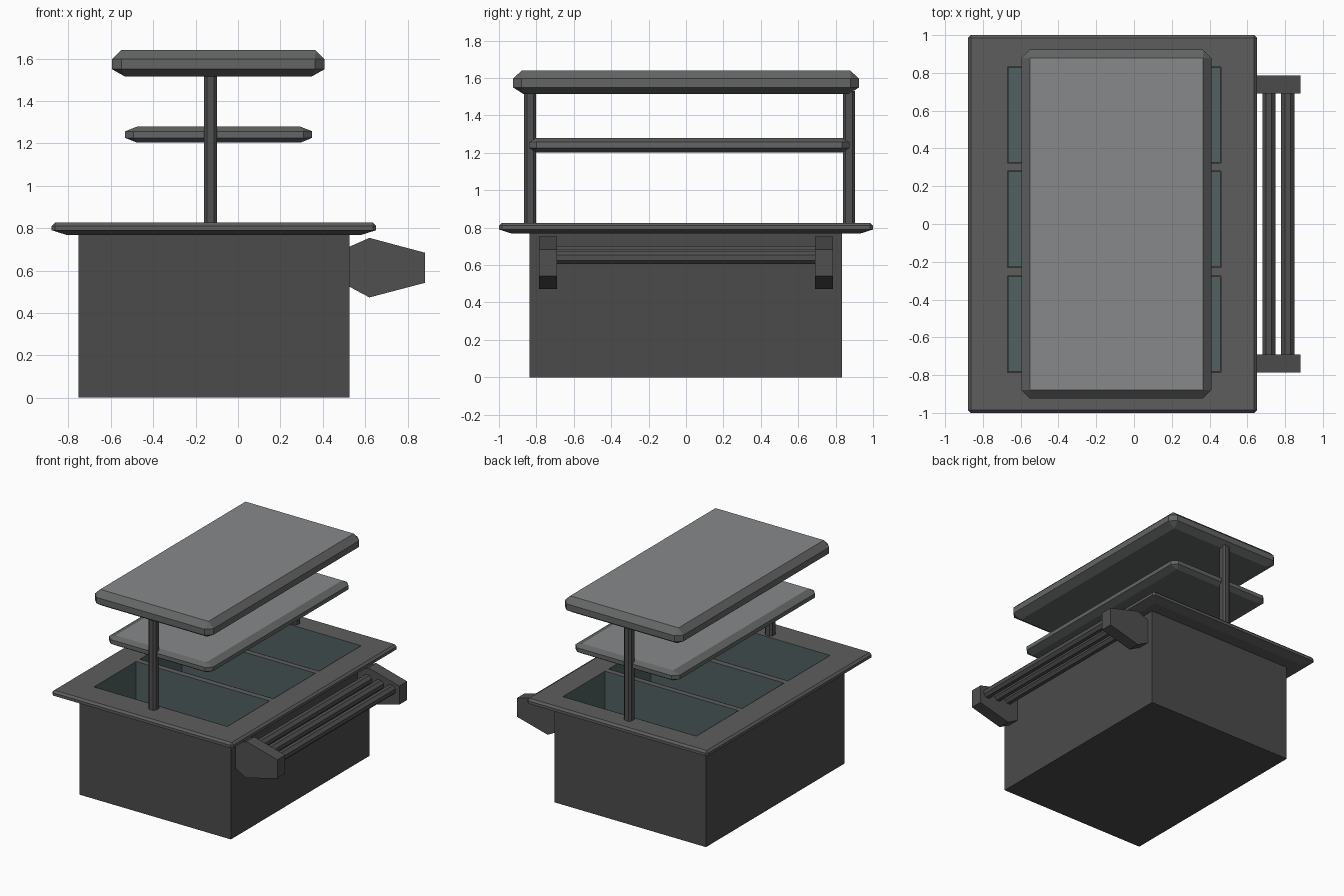
import bpy, bmesh
from mathutils import Vector

if "Cube" in bpy.data.objects:
    bpy.data.objects.remove(bpy.data.objects["Cube"])

WELLS_Y = (-0.53, 0.025, 0.577)  # well centres
WX, WHX, WHY = -0.105, 0.562, 0.252


def material(name, r, g, b):
    m = bpy.data.materials.new(name)
    m.diffuse_color = (r, g, b, 1)
    m.use_nodes = True
    m.node_tree.nodes["Principled BSDF"].inputs["Base Color"].default_value = m.diffuse_color
    return m


DARK = material("dark_panel", 0.07, 0.07, 0.07)
TRIM = material("dark_trim", 0.08, 0.08, 0.08)
RIM = material("rim_grey", 0.11, 0.11, 0.11)
EDGE = material("shelf_edge", 0.125, 0.128, 0.128)
TOP = material("shelf_top", 0.24, 0.25, 0.255)
TINT = material("well_tint", 0.085, 0.118, 0.12)


def finish(name, bm, *mats):
    bmesh.ops.remove_doubles(bm, verts=bm.verts, dist=1e-5)
    bmesh.ops.recalc_face_normals(bm, faces=bm.faces)
    if len(mats) > 1:            # second material goes on the upward face
        for f in bm.faces:
            f.material_index = int(f.normal.z > 0.99)
    mesh = bpy.data.meshes.new(name)
    bm.to_mesh(mesh)
    bm.free()
    ob = bpy.data.objects.new(name, mesh)
    bpy.context.collection.objects.link(ob)
    for m in mats:
        mesh.materials.append(m)
    return ob


def loft(name, cx, cy, layers, *mats):
    """Stack corner-cut rectangles (half_x, half_y, corner_cut, z) into a solid."""
    bm = bmesh.new()
    rings = []
    for hx, hy, c, z in layers:
        pts = [(hx, hy - c), (hx - c, hy), (c - hx, hy), (-hx, hy - c),
               (-hx, c - hy), (c - hx, -hy), (hx - c, -hy), (hx, c - hy)]
        rings.append([bm.verts.new((cx + x, cy + y, z)) for x, y in pts])
    for a, b in zip(rings, rings[1:]):
        for i in range(8):
            j = (i + 1) % 8
            bm.faces.new((a[i], a[j], b[j], b[i]))
    bm.faces.new(rings[0])
    bm.faces.new(rings[-1])
    return finish(name, bm, *mats)


def add_box(bm, x, y, z0, z1, hx, hy, open_top=False):
    res = bmesh.ops.create_cube(bm, size=1)
    for v in res["verts"]:
        v.co = Vector((x + v.co.x * 2 * hx, y + v.co.y * 2 * hy,
                       z0 + (v.co.z + 0.5) * (z1 - z0)))
    if open_top:
        top = max({f for v in res["verts"] for f in v.link_faces},
                  key=lambda f: f.calc_center_median().z)
        bmesh.ops.delete(bm, geom=[top], context='FACES_ONLY')


def extrude_y(name, profile, y0, y1, mat):
    """Extrude an x-z profile along y."""
    bm = bmesh.new()
    a = [bm.verts.new((x, y0, z)) for x, z in profile]
    b = [bm.verts.new((x, y1, z)) for x, z in profile]
    n = len(profile)
    for i in range(n):
        j = (i + 1) % n
        bm.faces.new((a[i], a[j], b[j], b[i]))
    bm.faces.new(a)
    bm.faces.new(b)
    return finish(name, bm, mat)


# Cabinet, open under the counter top
bm = bmesh.new()
add_box(bm, -0.113, -0.002, 0, 0.785, 0.64, 0.836, open_top=True)
finish("cabinet", bm, DARK)

# Counter top with three openings
counter = loft("counter_top", -0.114, 0, [
    (0.695, 0.93, 0.0, 0.768), (0.765, 1.0, 0.015, 0.79),
    (0.765, 1.0, 0.015, 0.811), (0.75, 0.985, 0.0, 0.826)], RIM)
bm = bmesh.new()
for y in WELLS_Y:
    add_box(bm, WX, y, 0.7, 0.9, WHX + 0.003, WHY + 0.003)
cutter = finish("well_cutter", bm, RIM)
cutter.hide_render = True
cutter.display_type = 'WIRE'
mod = counter.modifiers.new("openings", 'BOOLEAN')
mod.operation = 'DIFFERENCE'
mod.solver = 'EXACT'
mod.object = cutter

# Well liners
for k, y in enumerate(WELLS_Y):
    bm = bmesh.new()
    add_box(bm, WX, y, 0.53, 0.826, WHX, WHY, open_top=True)
    finish(f"well_{k + 1}", bm, TINT)

# Posts
for k, y in enumerate((-0.833, 0.871)):
    loft(f"post_{k + 1}", -0.13, y,
         [(0.031, 0.032, 0.014, 0.82), (0.031, 0.032, 0.014, 1.53)], TRIM)

# Shelves
loft("lower_shelf", -0.091, 0.018, [
    (0.385, 0.82, 0.0, 1.203), (0.441, 0.857, 0.04, 1.226),
    (0.441, 0.857, 0.04, 1.257), (0.385, 0.82, 0.0, 1.279)], EDGE, TOP)
loft("upper_shelf", -0.093, 0, [
    (0.44, 0.87, 0.0, 1.515), (0.502, 0.925, 0.045, 1.55),
    (0.502, 0.925, 0.045, 1.597), (0.458, 0.878, 0.0, 1.64)], EDGE, TOP)

# Tray rail brackets
bracket = [(0.525, 0.712), (0.62, 0.754), (0.882, 0.684),
           (0.882, 0.542), (0.62, 0.473), (0.525, 0.524)]
for k, (y0, y1) in enumerate(((-0.785, -0.69), (0.69, 0.785))):
    extrude_y(f"rail_bracket_{k + 1}", bracket, y0, y1, TRIM)

# Tray rail bars, eight-sided and stepping down outwards
r, c = 0.035, 0.0145
octagon = [(r, c), (c, r), (-c, r), (-r, c), (-r, -c), (-c, -r), (c, -r), (r, -c)]
for k in range(3):
    x, z = 0.614 + 0.1 * k, 0.664 - 0.012 * k
    extrude_y(f"rail_bar_{k + 1}", [(x + px, z + pz) for px, pz in octagon],
              -0.70, 0.70, TRIM)
